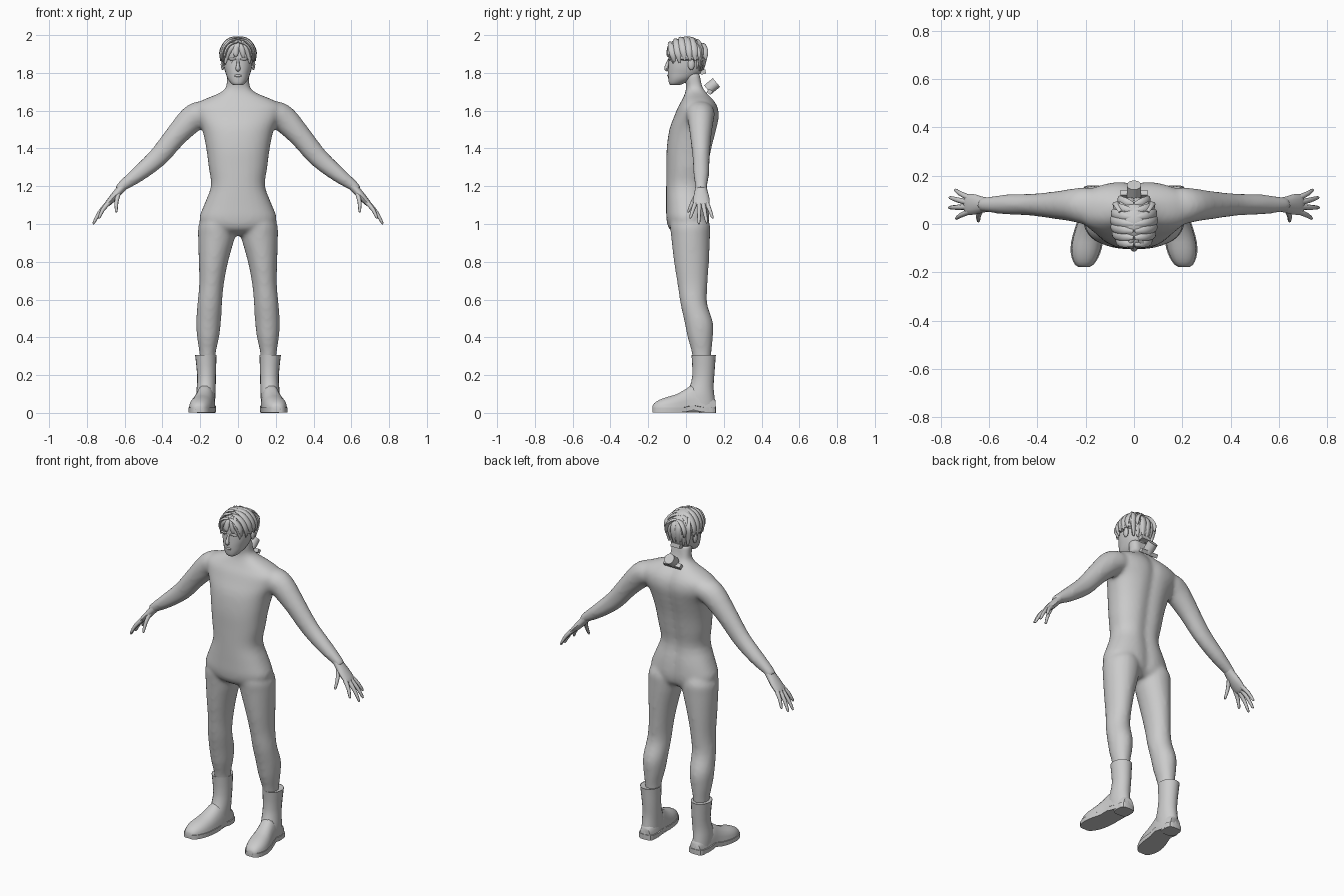
import bpy, bmesh, math
from mathutils import Vector, Matrix

if "Cube" in bpy.data.objects:
    bpy.data.objects.remove(bpy.data.objects["Cube"])

skin = bpy.data.materials.new("plain_grey")
skin.diffuse_color = (0.6, 0.6, 0.6, 1)
skin.use_nodes = True
skin.node_tree.nodes["Principled BSDF"].inputs["Base Color"].default_value = skin.diffuse_color


def spline(rows, steps):
    """Catmull-Rom through rows of numbers."""
    out = []
    for i in range(len(rows) - 1):
        a, b = rows[max(i - 1, 0)], rows[i]
        c, d = rows[i + 1], rows[min(i + 2, len(rows) - 1)]
        for k in range(steps):
            t = k / steps
            out.append([q + .5 * t * (r - p + t * (2 * p - 5 * q + 4 * r - s + t * (3 * (q - r) + s - p)))
                        for p, q, r, s in zip(a, b, c, d)])
    return out + [list(rows[-1])]


def finish(name, bm, angle=50):
    bmesh.ops.recalc_face_normals(bm, faces=bm.faces)
    me = bpy.data.meshes.new(name)
    bm.to_mesh(me)
    bm.free()
    me.materials.append(skin)
    ob = bpy.data.objects.new(name, me)
    bpy.context.collection.objects.link(ob)
    select(ob)
    bpy.ops.object.shade_smooth_by_angle(angle=math.radians(angle))
    return ob


def select(*obs):
    bpy.ops.object.select_all(action='DESELECT')
    for o in obs:
        o.select_set(True)
    bpy.context.view_layer.objects.active = obs[0]


def loft(name, rings, side=1, angle=50):
    bm = bmesh.new()
    vs = [[bm.verts.new((p[0] * side, p[1], p[2])) for p in r] for r in rings]
    n = len(vs[0])
    for a, b in zip(vs, vs[1:]):
        for i in range(n):
            bm.faces.new((a[i], a[(i + 1) % n], b[(i + 1) % n], b[i]))
    bm.faces.new(vs[0])
    bm.faces.new(vs[-1])
    return finish(name, bm, angle)


def oval(n, e=2.0):
    pts = []
    for i in range(n):
        c, s = math.cos(math.tau * i / n), math.sin(math.tau * i / n)
        pts.append((math.copysign(abs(c) ** (2 / e), c), math.copysign(abs(s) ** (2 / e), s)))
    return pts


def stack(name, rows, side=1, n=20, e=2.0, steps=3, groove=0, angle=50):
    """Level rings: z, x0, x1, y0, y1."""
    rings = []
    for z, x0, x1, y0, y1 in spline(rows, steps):
        ring = []
        for u, v in oval(n, e):
            x, y = (x0 + x1) / 2 + u * (x1 - x0) / 2, (y0 + y1) / 2 + v * (y1 - y0) / 2
            if v > 0:
                y -= groove * math.exp(-(x / .035) ** 2)
            ring.append((x, y, z))
        rings.append(ring)
    return loft(name, rings, side, angle)


def sweep(name, rows, ref, side=1, n=10, steps=3):
    """Tube along a path: x, y, z, radius along ref, radius across."""
    rows = spline(rows, steps)
    ps = [Vector(r[:3]) for r in rows]
    rings = []
    for i, r in enumerate(rows):
        t = (ps[min(i + 1, len(ps) - 1)] - ps[max(i - 1, 0)]).normalized()
        u = (Vector(ref) - t * t.dot(Vector(ref))).normalized()
        w = t.cross(u)
        rings.append([ps[i] + u * (a * r[3]) + w * (b * r[4]) for a, b in oval(n)])
    return loft(name, rings, side)


def ball(name, co, size, n=16, rule=None):
    bm = bmesh.new()
    bmesh.ops.create_uvsphere(bm, u_segments=n, v_segments=n, radius=1)
    for v in bm.verts:
        v.co = Vector([c + p * s for c, p, s in zip(co, v.co, size)])
        if rule:
            rule(v)
    return finish(name, bm)


def block(name, co, size, tilt=0):
    bm = bmesh.new()
    bmesh.ops.create_cube(bm, size=1, matrix=Matrix.Translation(co) @ Matrix.Rotation(tilt, 4, 'X')
                          @ Matrix.Diagonal((*size, 1)))
    return finish(name, bm, 30)


# Torso and neck
torso = [(.94, .05, -.03, .09), (.97, .15, -.085, .118), (1.02, .205, -.103, .127), (1.1, .18, -.105, .122),
         (1.2, .143, -.105, .108), (1.3, .155, -.104, .122), (1.4, .168, -.102, .14), (1.5, .19, -.088, .165),
         (1.57, .225, -.062, .178), (1.62, .235, -.042, .17), (1.655, .19, -.022, .15), (1.69, .105, -.006, .12),
         (1.72, .066, 0, .1), (1.76, .06, -.004, .09), (1.8, .058, -.01, .085)]
body = [stack("body", [(z, -w, w, a, b) for z, w, a, b in torso], n=40, e=2.3, groove=.014)]

# Legs and arms, fused into the torso below
leg = [(1.06, .04, .165, -.07, .1), (1.0, .014, .207, -.085, .127), (.94, .014, .212, -.08, .128),
       (.8, .052, .208, -.064, .122), (.68, .075, .206, -.045, .114), (.58, .084, .215, -.03, .112),
       (.48, .09, .222, -.008, .143), (.4, .1, .217, .008, .143), (.32, .117, .205, .03, .135),
       (.25, .12, .2, .04, .13)]
arm = [(.13, .075, 1.6, .06, .05), (.19, .075, 1.585, .078, .068), (.245, .078, 1.555, .07, .072),
       (.33, .078, 1.465, .057, .06), (.425, .08, 1.352, .046, .053), (.53, .081, 1.262, .042, .042),
       (.61, .08, 1.203, .032, .029), (.635, .08, 1.178, .03, .024)]
for s in (1, -1):
    body += [stack("leg", leg, s), sweep("arm", arm, (0, 1, 0), s, n=16)]
select(*body)
bpy.ops.object.join()
fuse = body[0].modifiers.new("fuse", 'REMESH')
fuse.mode, fuse.voxel_size, fuse.use_smooth_shade = 'VOXEL', .011, True
relax = body[0].modifiers.new("relax", 'SMOOTH')
relax.factor, relax.iterations = .5, 8
for m in ("fuse", "relax"):
    bpy.ops.object.modifier_apply(modifier=m)
bpy.ops.object.shade_smooth_by_angle(angle=math.radians(60))

# Hands: base and tip of each finger
fingers = [((.682, .052, 1.115), (.738, .022, 1.03)), ((.69, .07, 1.11), (.768, .068, 1.0)),
           ((.69, .09, 1.11), (.765, .11, 1.005)), ((.682, .108, 1.115), (.742, .142, 1.03)),
           ((.632, .062, 1.165), (.645, .01, 1.062))]
palm = [(.605, .08, 1.205, .029, .024), (.63, .08, 1.175, .034, .022), (.66, .081, 1.14, .042, .02),
        (.69, .081, 1.108, .042, .015), (.7, .081, 1.097, .03, .008)]
for s in (1, -1):
    sweep("palm", palm, (0, 1, 0), s, n=12)
    for a, b in fingers:
        a, b = Vector(a), Vector(b)
        mid = a.lerp(b, .5) + Vector((.005, 0, .004))
        sweep("finger", [(*a, .013, .013), (*mid, .0105, .0105), (*a.lerp(b, .93), .007, .007), (*b, .002, .002)],
              (0, 1, 0), s, n=8, steps=2)

# Boots: shaft, foot, sole and heel
shaft = [(.303, .122, .217, .04, .148), (.304, .114, .226, .03, .157), (.297, .114, .226, .03, .157),
         (.2, .117, .216, .034, .15), (.14, .118, .218, .02, .146), (.09, .12, .222, 0, .15),
         (.03, .122, .22, 0, .158)]
foot = [(.155, .168, .035, .07), (.1, .17, .05, .12), (.04, .174, .053, .15), (0, .18, .056, .128),
        (-.05, .19, .062, .1), (-.1, .198, .062, .085), (-.14, .203, .052, .07), (-.168, .206, .036, .052),
        (-.178, .207, .02, .036)]
for s in (1, -1):
    stack("boot_shaft", shaft, s, steps=2, angle=40)
    rings = [[(cx + u * w, y, .018 + (top - .018) * max(0, v) - .004 * max(0, -v)) for u, v in oval(18, 2.4)]
             for y, cx, w, top in spline(foot, 2)]
    loft("boot_foot", rings, s)
    edge = spline(foot, 2)
    outline = [(cx + w + .003, y) for y, cx, w, _ in edge] + [(cx - w - .003, y) for y, cx, w, _ in edge[::-1]]
    loft("boot_sole", [[(x, y, z + .012 * math.exp(-((y - .04) / .03) ** 2)) for x, y in outline]
                       for z in (.003, .028)], s, 35)
    stack("boot_heel", [(0, .122, .216, .068, .16), (.03, .12, .218, .06, .16)], s, e=3.5, steps=1, angle=35)

# Head, nose, brow, lips, ears
head = [(1.735, .022, -.082, -.035), (1.745, .037, -.09, -.01), (1.77, .055, -.094, .04), (1.8, .066, -.096, .08),
        (1.83, .074, -.095, .092), (1.87, .078, -.093, .1), (1.92, .078, -.09, .1), (1.96, .06, -.07, .08),
        (1.98, .03, -.03, .04)]
stack("head", [(z, -w, w, a, b) for z, w, a, b in head], n=24, e=2.2)
sweep("nose", [(0, -.09, 1.872, .006, .005), (0, -.099, 1.845, .008, .009), (0, -.104, 1.822, .013, .011),
               (0, -.095, 1.812, .008, .006)], (1, 0, 0), n=8)
ball("lips", (0, -.091, 1.785), (.02, .009, .007), 10)
for s in (1, -1):
    ball("brow", (.03 * s, -.086, 1.873), (.026, .01, .007), 10)
    ball("ear", (.081 * s, .028, 1.845), (.011, .018, .03), 10)


# Hair: cap tucked into the head below the hairline, then locks
def tuck(v):
    line = 1.915 if v.co.y < -.045 else (1.87 if v.co.y < .05 else 1.815)
    if v.co.z < line:
        v.co.x *= .72
        v.co.y = .01 + (v.co.y - .01) * .72


ball("hair_cap", (0, .006, 1.885), (.094, .102, .108), 28, tuck)
for s in (1, -1):
    for i in range(7):
        y = -.08 + .028 * i
        k = math.sqrt(1 - (y / .118) ** 2)
        rows = []
        for j, (w, th) in enumerate([(.008, .004), (.017, .009), (.02, .01), (.018, .009), (.004, .003)]):
            a = math.radians(2 + j * (27 if i < 2 else 25))
            rows.append((.093 * k * math.sin(a), y + .006 * j - .006, 1.885 + .105 * k * math.cos(a), w, th))
        sweep("side_lock", rows, (0, 1, 0), s, n=8)
    for x in (.015, .045, .07):
        sweep("back_lock", [(x * .8, .05, 1.97, .008, .005), (x, .095 - x * .2, 1.93, .017, .01),
                            (x, .107 - x * .4, 1.88, .018, .01), (x * .9, .093 - x * .3, 1.81, .005, .004)],
              (1, 0, 0), s, n=8)
# Fringe sweeping over the forehead
for x0, x1, z in ((.015, -.035, 1.85), (.0, -.068, 1.845), (.01, .03, 1.875), (.02, .062, 1.85), (-.01, -.012, 1.885)):
    sweep("fringe_lock", [(x0, -.055, 1.97, .009, .006), ((x0 * 2 + x1) / 3, -.086, 1.945, .015, .009),
                          (x0 * .2 + x1 * .8, -.1 + abs(x1) * .35, 1.9, .013, .008),
                          (x1, -.1 + abs(x1) * .5, z, .003, .003)], (1, 0, 0), n=8)

# Device at the nape: drum, cross bar and clip
axis = Vector((0, .75, .62)).normalized()
bm = bmesh.new()
bmesh.ops.create_cone(bm, cap_ends=True, segments=16, radius1=.03, radius2=.03, depth=.06,
                      matrix=Matrix.Translation((0, .138, 1.73)) @ axis.to_track_quat('Z', 'Y').to_matrix().to_4x4())
finish("nape_drum", bm, 30)
block("nape_bar", (0, .125, 1.7), (.11, .025, .022), -.6)
block("nape_clip", (0, .09, 1.805), (.06, .028, .024), .2)
